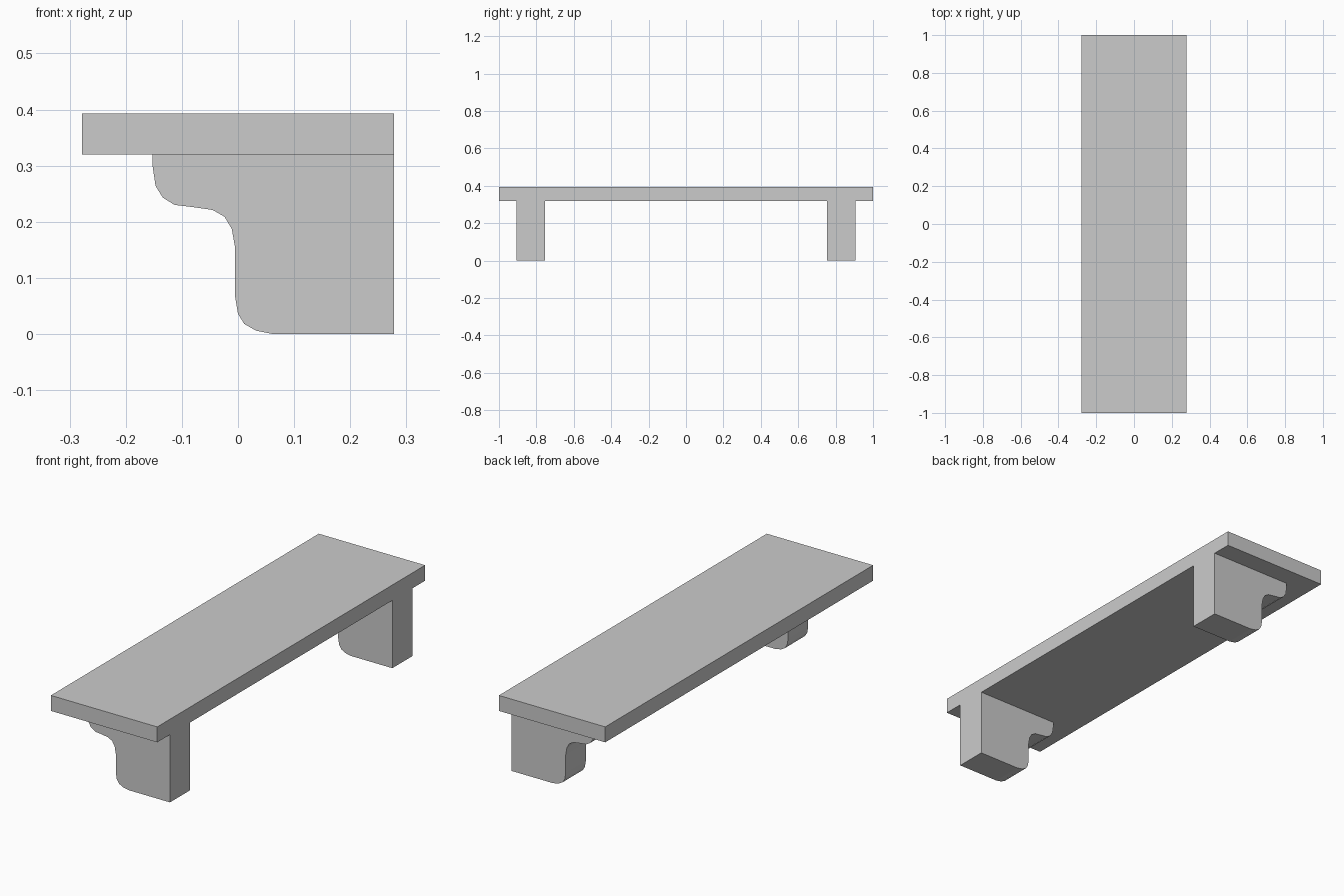
import bpy, bmesh

if "Cube" in bpy.data.objects:
    bpy.data.objects.remove(bpy.data.objects["Cube"])

HALF_DEPTH = 0.278
SHELF_Z, TOP_Z = 0.32, 0.393

# Bracket side profile (x, z): stepped front edge with rounded corners
BRACKET = [(HALF_DEPTH, SHELF_Z), (-0.152, SHELF_Z), (-0.152, 0.298),
           (-0.147, 0.264), (-0.134, 0.243), (-0.113, 0.230), (-0.079, 0.226),
           (-0.045, 0.221), (-0.024, 0.209), (-0.011, 0.187), (-0.005, 0.153),
           (-0.005, 0.066), (0.0, 0.036), (0.011, 0.018), (0.032, 0.006),
           (0.062, 0.0), (HALF_DEPTH, 0.0)]


def extrude_profile(name, profile, y0, y1):
    """Extrude an (x, z) outline along y from y0 to y1."""
    bm = bmesh.new()
    face = bm.faces.new([bm.verts.new((x, y0, z)) for x, z in profile])
    ext = bmesh.ops.extrude_face_region(bm, geom=[face])
    verts = [g for g in ext["geom"] if isinstance(g, bmesh.types.BMVert)]
    bmesh.ops.translate(bm, verts=verts, vec=(0, y1 - y0, 0))
    bmesh.ops.recalc_face_normals(bm, faces=bm.faces)
    mesh = bpy.data.meshes.new(name)
    bm.to_mesh(mesh)
    bm.free()
    obj = bpy.data.objects.new(name, mesh)
    bpy.context.collection.objects.link(obj)
    return obj


# Shelf board
board = [(-HALF_DEPTH, SHELF_Z), (HALF_DEPTH, SHELF_Z),
         (HALF_DEPTH, TOP_Z), (-HALF_DEPTH, TOP_Z)]
extrude_profile("shelf_board", board, -1.0, 1.0)

# Two matching brackets under the board
for name, side in (("front_bracket", -1), ("back_bracket", 1)):
    extrude_profile(name, BRACKET, side * 0.755, side * 0.905)
